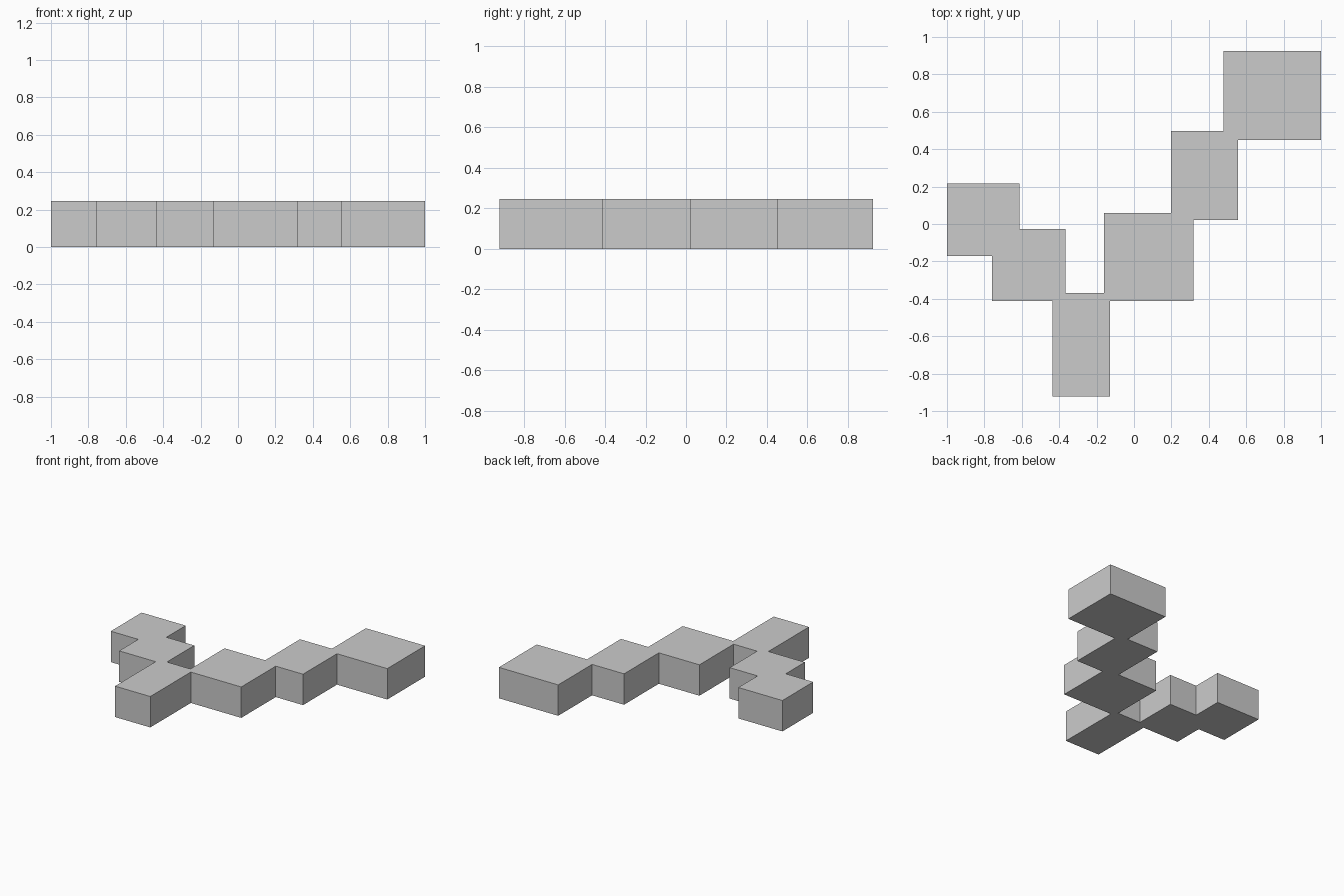
import bpy, bmesh

if "Cube" in bpy.data.objects:
    bpy.data.objects.remove(bpy.data.objects["Cube"])

HEIGHT = 0.246

# Plan outline of the stepped chain of overlapping blocks, counterclockwise
xs_ys = [
    (-1.0, -0.172), (-0.758, -0.172), (-0.758, -0.412), (-0.437, -0.412),
    (-0.437, -0.922), (-0.127, -0.922), (-0.127, -0.412), (0.317, -0.412),
    (0.317, 0.022), (0.557, 0.022), (0.557, 0.449), (1.0, 0.449),
    (1.0, 0.925), (0.478, 0.925), (0.478, 0.498), (0.197, 0.498),
    (0.197, 0.06), (-0.16, 0.06), (-0.16, -0.37), (-0.367, -0.37),
    (-0.367, -0.026), (-0.612, -0.026), (-0.612, 0.216), (-1.0, 0.216),
]

# Extrude the outline straight up into one solid
bm = bmesh.new()
base = bm.faces.new([bm.verts.new((x, y, 0)) for x, y in xs_ys])
top = bmesh.ops.extrude_face_region(bm, geom=[base], use_keep_orig=True)["geom"]
bmesh.ops.translate(bm, vec=(0, 0, HEIGHT),
                    verts=[g for g in top if isinstance(g, bmesh.types.BMVert)])
bmesh.ops.recalc_face_normals(bm, faces=bm.faces)

mesh = bpy.data.meshes.new("stepped_block_chain")
bm.to_mesh(mesh)
bm.free()
obj = bpy.data.objects.new("stepped_block_chain", mesh)
bpy.context.collection.objects.link(obj)
